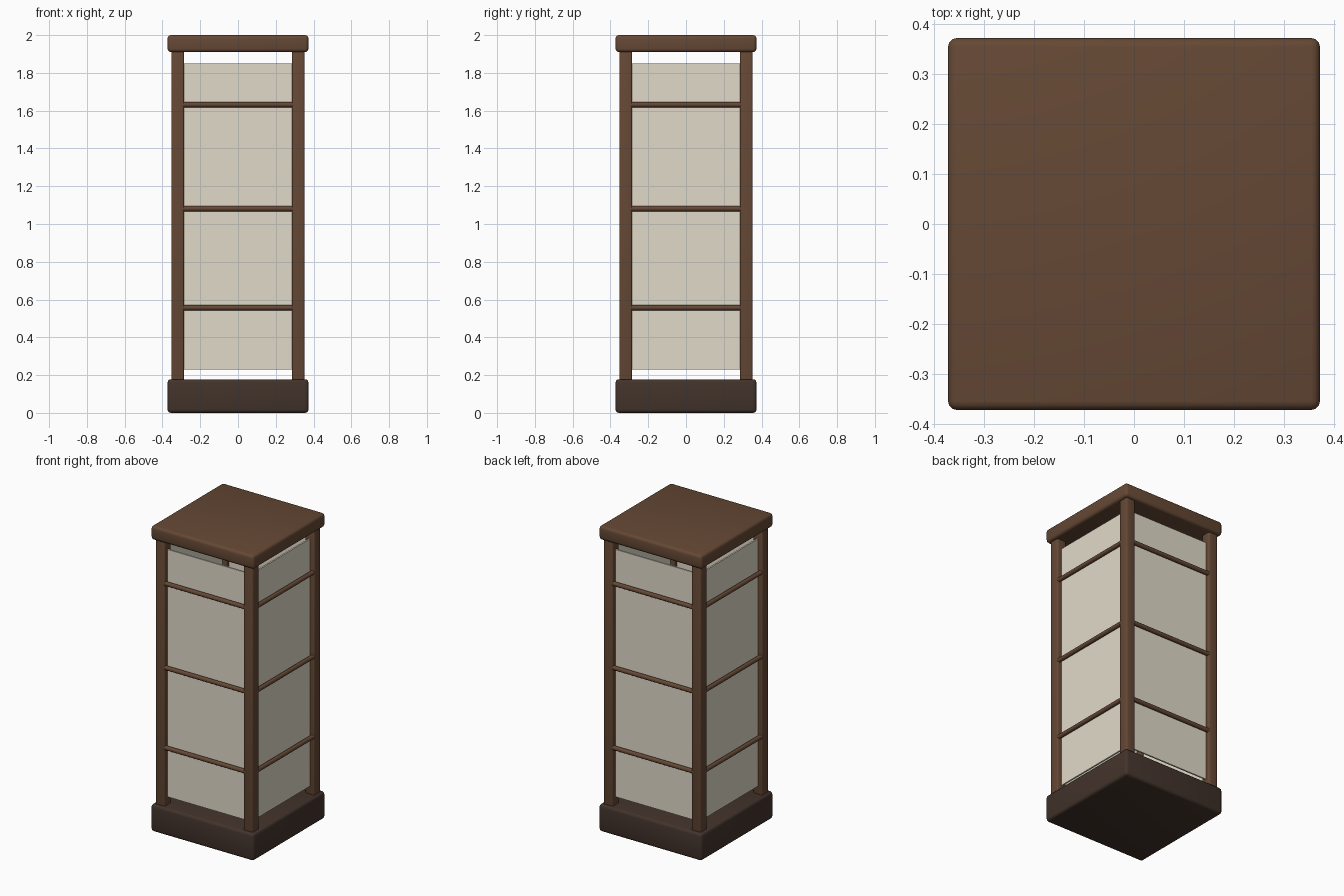
import bpy, math
from mathutils import Matrix

if "Cube" in bpy.data.objects:
    bpy.data.objects.remove(bpy.data.objects["Cube"])

def material(name, rgb):
    m = bpy.data.materials.new(name)
    m.diffuse_color = (*rgb, 1)
    m.use_nodes = True
    m.node_tree.nodes["Principled BSDF"].inputs["Base Color"].default_value = m.diffuse_color
    return m

WOOD = material("brown_wood", (0.13, 0.065, 0.035))
DARK = material("dark_wood", (0.055, 0.033, 0.024))
PAPER = material("paper", (0.75, 0.70, 0.58))

def finish(ob, name, mat, bevel=0, segments=3):
    ob.name = name
    ob.data.materials.append(mat)
    bpy.ops.object.transform_apply(location=True, rotation=True, scale=True)
    if bevel:
        mod = ob.modifiers.new("rounded_edges", 'BEVEL')
        mod.width, mod.segments = bevel, segments
        bpy.ops.object.modifier_apply(modifier=mod.name)
    bpy.ops.object.shade_smooth_by_angle(angle=math.radians(35))
    return ob

def box(name, loc, size, mat, bevel=0):
    bpy.ops.mesh.primitive_cube_add(size=1, location=loc)
    ob = bpy.context.object
    ob.scale = size
    return finish(ob, name, mat, bevel)

def rod(name, loc, radius, length, mat):
    bpy.ops.mesh.primitive_cylinder_add(vertices=16, radius=radius, depth=length,
                                        location=loc, rotation=(0, math.pi / 2, 0))
    return finish(bpy.context.object, name, mat)

# Base and cap
box("base", (0, 0, 0.089), (0.746, 0.746, 0.178), DARK, 0.018)
box("cap", (0, 0, 1.955), (0.746, 0.746, 0.09), WOOD, 0.018)

# Corner posts
for i, (sx, sy) in enumerate([(-1, -1), (1, -1), (1, 1), (-1, 1)]):
    box(f"corner_post_{i + 1}", (sx * 0.319, sy * 0.319, 1.045), (0.067, 0.067, 1.75), WOOD, 0.009)

# Paper panel and three crossbars on each side
for i, side in enumerate(["front", "right", "back", "left"]):
    parts = [box(f"{side}_panel", (0, -0.318, 1.04), (0.60, 0.01, 1.62), PAPER)]
    for j, z in enumerate([0.557, 1.081, 1.632]):
        parts.append(rod(f"{side}_crossbar_{j + 1}", (0, -0.339, z), 0.014, 0.60, WOOD))
    for ob in parts:
        ob.data.transform(Matrix.Rotation(i * math.pi / 2, 4, 'Z'))
